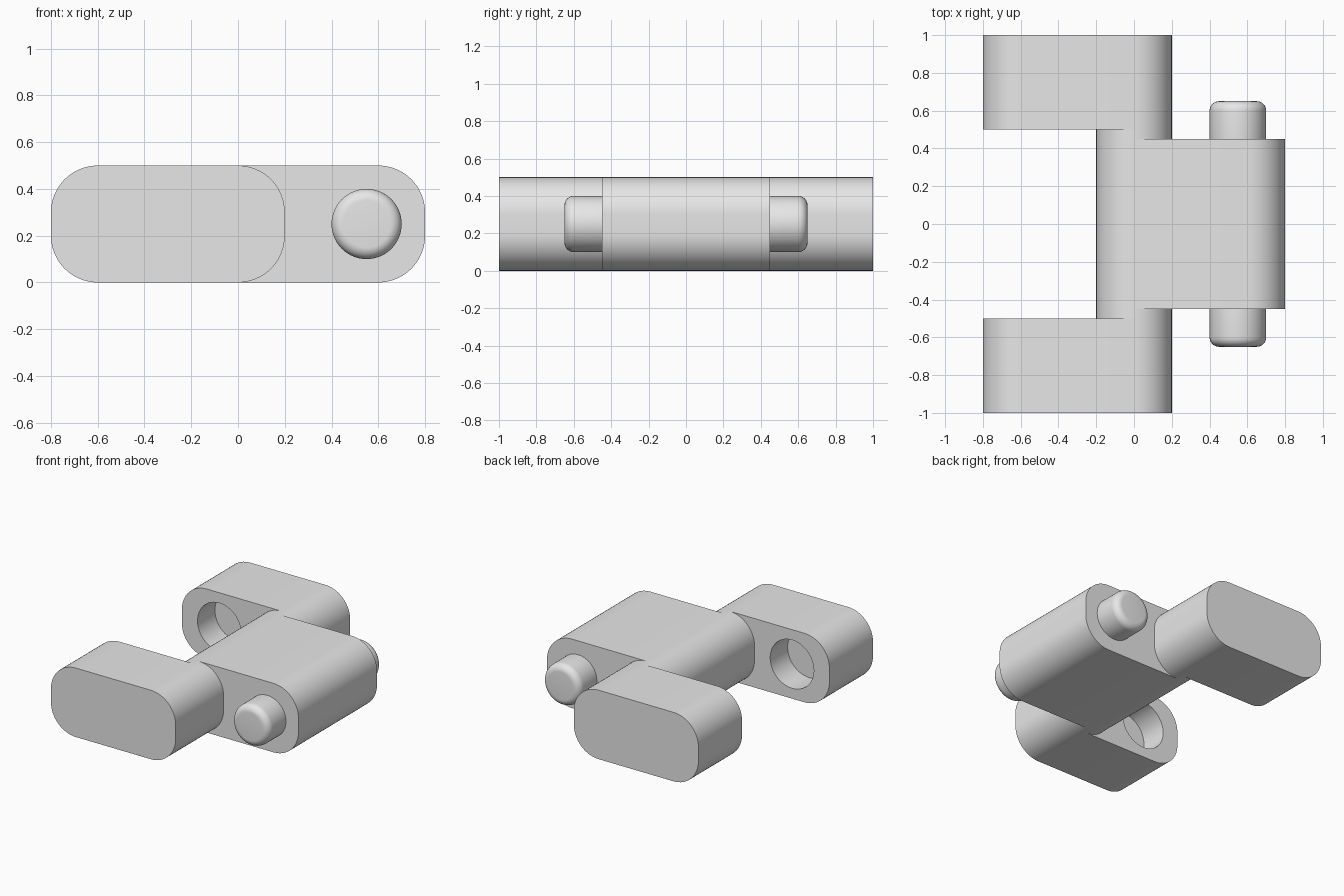
import bpy
import bmesh
from math import cos, sin, pi, radians
from mathutils import Matrix, Vector

HEIGHT, CORNER = 0.5, 0.2
MID_Z = HEIGHT / 2

if "Cube" in bpy.data.objects:
    bpy.data.objects.remove(bpy.data.objects["Cube"], do_unlink=True)

grey = bpy.data.materials.new("light_grey")
grey.use_nodes = True
grey.diffuse_color = (0.8, 0.8, 0.8, 1)
grey.node_tree.nodes["Principled BSDF"].inputs["Base Color"].default_value = (0.8, 0.8, 0.8, 1)


def finish(bm, name):
    bmesh.ops.recalc_face_normals(bm, faces=bm.faces)
    mesh = bpy.data.meshes.new(name)
    bm.to_mesh(mesh)
    bm.free()
    mesh.materials.append(grey)
    obj = bpy.data.objects.new(name, mesh)
    bpy.context.collection.objects.link(obj)
    return obj


def activate(obj):
    bpy.ops.object.select_all(action='DESELECT')
    obj.select_set(True)
    bpy.context.view_layer.objects.active = obj


def smooth(obj):
    activate(obj)
    bpy.ops.object.shade_smooth_by_angle(angle=radians(30))


def rounded_bar(name, x0, x1, y0, y1, caps=True, steps=16):
    """Rounded rectangle in the xz plane, extruded along y."""
    corners = [(x1 - CORNER, HEIGHT - CORNER), (x0 + CORNER, HEIGHT - CORNER),
               (x0 + CORNER, CORNER), (x1 - CORNER, CORNER)]
    bm = bmesh.new()
    ring = []
    for quarter, (cx, cz) in enumerate(corners):
        for i in range(steps + 1):
            a = (quarter + i / steps) * pi / 2
            ring.append(bm.verts.new((cx + CORNER * cos(a), y0, cz + CORNER * sin(a))))
    cap = bm.faces.new(ring)
    new = bmesh.ops.extrude_face_region(bm, geom=[cap], use_keep_orig=True)["geom"]
    verts = [v for v in new if isinstance(v, bmesh.types.BMVert)]
    bmesh.ops.translate(bm, vec=Vector((0, y1 - y0, 0)), verts=verts)
    bmesh.ops.remove_doubles(bm, verts=bm.verts, dist=0.0001)
    if not caps:
        ends = [f for f in bm.faces if len(f.verts) > 4]
        bmesh.ops.delete(bm, geom=ends, context='FACES_ONLY')
    return finish(bm, name)


def cylinder(name, x, y0, y1, radius, rim=0):
    """Cylinder along y, optionally with rounded rims."""
    bm = bmesh.new()
    place = Matrix.Translation((x, (y0 + y1) / 2, MID_Z)) @ Matrix.Rotation(pi / 2, 4, 'X')
    bmesh.ops.create_cone(bm, cap_ends=True, segments=64, radius1=radius,
                          radius2=radius, depth=abs(y1 - y0), matrix=place)
    if rim:
        edges = [e for e in bm.edges if any(len(f.verts) > 4 for f in e.link_faces)]
        bmesh.ops.bevel(bm, geom=edges, offset=rim, segments=8, profile=0.5, affect='EDGES')
    return finish(bm, name)


# Central knuckle
smooth(rounded_bar("center_block", -0.2, 0.8, -0.45, 0.45))

for side, label in ((-1, "front"), (1, "back")):
    # Outer arm with a blind socket in its inner face
    arm = rounded_bar(label + "_arm", -0.8, 0.2, side * 0.5, side * 1.0)
    cutter = cylinder("socket_cutter", -0.5, side * 0.4, side * 0.7, 0.175)
    cutter.hide_render = True
    cut = arm.modifiers.new("socket", 'BOOLEAN')
    cut.operation = 'DIFFERENCE'
    cut.solver = 'EXACT'
    cut.object = cutter
    activate(arm)
    bpy.ops.object.modifier_apply(modifier=cut.name)
    bpy.data.objects.remove(cutter, do_unlink=True)
    smooth(arm)

    # Neck joining the arm to the knuckle
    smooth(rounded_bar(label + "_neck", -0.2, 0.2, side * 0.45, side * 0.5, caps=False))

    # Hinge pin with a rounded end, its other end buried in the knuckle
    smooth(cylinder(label + "_pin", 0.55, side * 0.35, side * 0.65, 0.15, rim=0.05))
